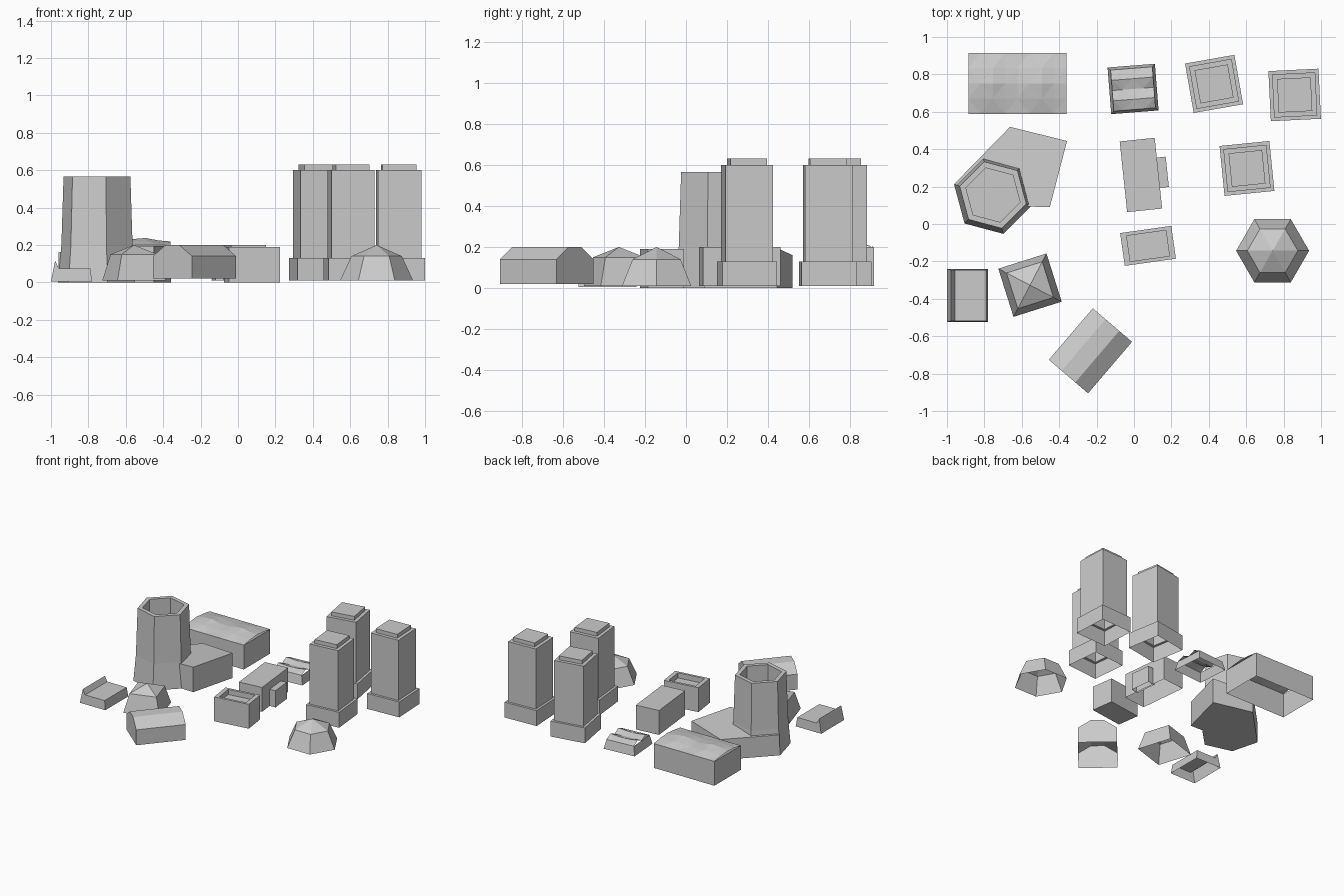
import bpy, bmesh
from math import cos, sin, pi, radians

if "Cube" in bpy.data.objects:
    bpy.data.objects.remove(bpy.data.objects["Cube"])


def make(name, verts, faces):
    mesh = bpy.data.meshes.new(name)
    mesh.from_pydata(verts, [], faces)
    bm = bmesh.new()
    bm.from_mesh(mesh)
    bmesh.ops.remove_doubles(bm, verts=bm.verts, dist=1e-5)
    bmesh.ops.recalc_face_normals(bm, faces=bm.faces)
    bm.to_mesh(mesh)
    bm.free()
    ob = bpy.data.objects.new(name, mesh)
    bpy.context.collection.objects.link(ob)
    return ob


def loft(name, rings, bottom=False, top=True):
    """Skin stacked rings of equal size, optionally closing the ends."""
    n = len(rings[0])
    verts = [p for r in rings for p in r]
    faces = [(k * n + i, k * n + (i + 1) % n, (k + 1) * n + (i + 1) % n, (k + 1) * n + i)
             for k in range(len(rings) - 1) for i in range(n)]
    if bottom:
        faces.append(tuple(reversed(range(n))))
    if top:
        faces.append(tuple(range(len(verts) - n, len(verts))))
    return make(name, verts, faces)


def place(u, v, z, c, deg):
    a = radians(deg)
    return (c[0] + u * cos(a) - v * sin(a), c[1] + u * sin(a) + v * cos(a), z)


def rect(c, w, d, deg, z):
    return [place(s * w / 2, t * d / 2, z, c, deg)
            for s, t in ((-1, -1), (1, -1), (1, 1), (-1, 1))]


def ngon(c, n, r, deg, z):
    return [place(r * cos(2 * pi * i / n), r * sin(2 * pi * i / n), z, c, deg) for i in range(n)]


def rolling_roof(name, c, w, d, deg, z0, eave, inset, nx, ny, height):
    """Open-bottomed walls under a faceted, uneven roof grid."""
    w2, d2 = w - 2 * inset, d - 2 * inset
    loft(name + "_walls", [rect(c, w, d, deg, z0), rect(c, w2, d2, deg, eave)], top=False)
    verts = [place((i / nx - .5) * w2, (j / ny - .5) * d2, height(i / nx, j / ny), c, deg)
             for j in range(ny + 1) for i in range(nx + 1)]
    faces = []
    for j in range(ny):
        for i in range(nx):
            a = j * (nx + 1) + i
            b, e, f = a + 1, a + nx + 2, a + nx + 1
            faces += [(a, b, e), (a, e, f)] if (i + j) % 2 else [(a, b, f), (b, e, f)]
    make(name + "_roof", verts, faces)


# Three high-rise towers: podium, shaft and roof cap
for i, (c, deg) in enumerate((((.428, .749), 10), ((.859, .69), 2.8), ((.604, .297), 5.7))):
    loft(f"tower_{i + 1}", [rect(c, s, s, deg, z) for s, z in
                            ((.268, .01), (.268, .13), (.231, .13), (.231, .6),
                             (.18, .6), (.18, .63))])

# Hollow hexagonal cooling tower
loft("cooling_tower", [ngon((-.754, .155), 6, r, 45, z) for r, z in
                       ((.215, 0), (.197, .2), (.185, .565), (.15, .565), (.15, .3))], bottom=True)

# Sloped annex joined to the cooling tower
annex = [(-.663, .519, .16), (-.96, .215, .16), (-.8, .1, .18), (-.45, .09, .195), (-.358, .444, .195)]
loft("tower_annex", [[(x, y, 0) for x, y, z in annex], annex], bottom=True)

# Hexagonal and square domes with shallow pointed roofs
loft("hex_dome", [ngon((.741, -.143), 6, r, 0, z) for r, z in
                  ((.195, .01), (.135, .14), (0, .2))], top=False)
loft("square_dome", [rect((-.556, -.327), s, s, 17.5, z) for s, z in
                     ((.27, .01), (.2, .15), (0, .2))], top=False)

# Gambrel barn
profile = [(-.138, .02), (-.138, .14), (-.048, .2), (.048, .2), (.138, .14), (.138, .02)]
ends = [[place(e, v, z, (-.233, -.678), 49.5) for v, z in profile] for e in (-.181, .181)]
make("barn", ends[0] + ends[1],
     [(i, i + 1, i + 7, i + 6) for i in range(5)] + [tuple(range(6)), tuple(range(6, 12))])

# Low shed with a raised parapet ridge on its left side
profile = [(-1, .005, 0), (-.978, .115, .006), (-.958, .075, .006), (-.79, .075, .006), (-.78, .005, 0)]
verts = [(x, y + s * k, z) for y, s in ((-.524, 1), (-.24, -1)) for x, z, k in profile]
make("parapet_shed", verts,
     [(i, i + 1, i + 6, i + 5) for i in range(4)] + [tuple(range(5)), tuple(range(5, 10))])

# Block with a recessed flat roof
c = (.075, -.117)
loft("recessed_block", [rect(c, w, d, 8, z) for w, d, z in
                        ((.276, .177, 0), (.276, .177, .19), (.212, .138, .19), (.212, .138, .15))],
     bottom=True)

# Plain block with a side porch
loft("plain_block", [rect((.037, .262), .188, .38, 6, z) for z in (.01, .2)])
loft("side_porch", [rect((.148, .276), .06, .163, 6, z) for z in (.01, .14)])

# Long hall with an undulating ridge
rolling_roof("long_hall", (-.624, .752), .524, .326, 0, .01, .2, 0, 8, 4,
             lambda u, v: .2 + (1 - abs(2 * v - 1)) ** .7 * (.028 + .01 * cos(4 * pi * (u - .72))))

# Small low house with a rippled roof
rolling_roof("ripple_house", (-.005, .722), .254, .25, 4.5, .01, .08, .015, 4, 4,
             lambda u, v: .08 + .025 * sin(2 * pi * v) ** 2 * (1 - .4 * sin(pi * u)))
